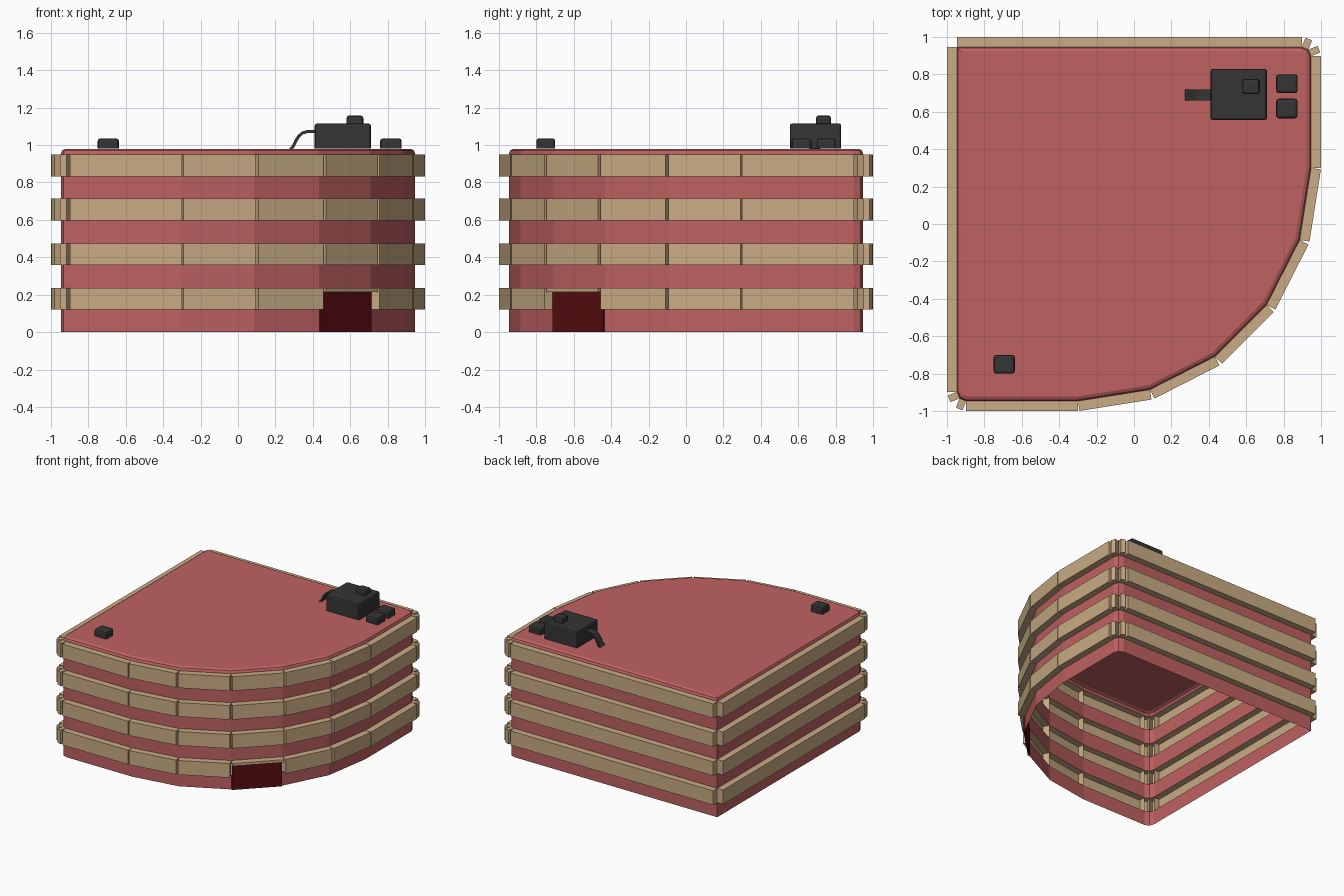
import bpy, bmesh, math
from mathutils import Vector

old = bpy.data.objects.get("Cube")
if old:
    bpy.data.objects.remove(old)


def material(name, rgb):
    m = bpy.data.materials.new(name)
    m.use_nodes = True
    m.diffuse_color = (*rgb, 1)
    bsdf = m.node_tree.nodes["Principled BSDF"]
    bsdf.inputs["Base Color"].default_value = (*rgb, 1)
    bsdf.inputs["Roughness"].default_value = 0.8
    return m


RED = material("brick red", (0.52, 0.12, 0.12))
TAN = material("sand tan", (0.58, 0.41, 0.23))
DARK = material("charcoal", (0.035, 0.035, 0.035))
DOOR = material("dark maroon", (0.10, 0.004, 0.005))


def finish(bm, name, mat):
    mesh = bpy.data.meshes.new(name)
    bm.to_mesh(mesh)
    bm.free()
    mesh.materials.append(mat)
    ob = bpy.data.objects.new(name, mesh)
    bpy.context.collection.objects.link(ob)
    return ob


def quad(bm, *pts):
    return bm.faces.new([bm.verts.new(p) for p in pts])


def at(p, z):
    return Vector((p.x, p.y, z))


# Footprint: square with one big faceted corner and two small rounded corners
H, R, SMALL, DEPTH = 0.947, 1.247, 0.05, 0.053
HEIGHT = 0.98


def arc(cx, cy, r, start, end, steps):
    out = []
    for i in range(steps + 1):
        a = math.radians(start + (end - start) * i / steps)
        out.append(Vector((cx + r * math.cos(a), cy + r * math.sin(a))))
    return out


c = H - SMALL
outline = arc(-c, -c, SMALL, 180, 270, 2)
outline += arc(H - R, R - H, R, -90, 0, 5)
outline += arc(c, c, SMALL, 0, 90, 2)
outline.append(Vector((-H, H)))
edges = [(p, outline[(i + 1) % len(outline)]) for i, p in enumerate(outline)]


def normal(a, b):
    d = (b - a).normalized()
    return Vector((d.y, -d.x))


def inset(dist):
    pts = []
    for i, p in enumerate(outline):
        n0, n1 = normal(*edges[i - 1]), normal(*edges[i])
        pts.append(p - (n0 + n1) * dist / (1 + n0.dot(n1)))
    return pts


# Index of the diagonal edge that holds the doorway
door_edge = max(range(len(edges)), key=lambda i: (edges[i][0] + edges[i][1]).dot(Vector((1, -1)))
                if (edges[i][1] - edges[i][0]).length > 0.2 else -9)
DOOR_TOP = 0.215
bands = [(0.12, 0.237), (0.36, 0.475), (0.597, 0.713), (0.833, 0.95)]
wall_top = 0.955

# Hollow shell: red strips between the bands, then a rounded roof edge and roof
bm = bmesh.new()
levels = [0] + [z for band in bands for z in band] + [wall_top]
for i, (a, b) in enumerate(edges):
    for lo, hi in zip(levels[::2], levels[1::2]):
        quad(bm, at(a, lo), at(b, lo), at(b, hi), at(a, hi))
rings = [(0, wall_top), (0.007, 0.971), (0.024, HEIGHT)]
for (d0, z0), (d1, z1) in zip(rings, rings[1:]):
    p0, p1 = inset(d0), inset(d1)
    for i in range(len(outline)):
        j = (i + 1) % len(outline)
        quad(bm, at(p0[i], z0), at(p0[j], z0), at(p1[j], z1), at(p1[i], z1))
bm.faces.new([bm.verts.new(at(p, HEIGHT)) for p in inset(0.024)])
bmesh.ops.remove_doubles(bm, verts=bm.verts, dist=0.0001)
finish(bm, "wall_shell_and_roof", RED)

# Bands: each wall segment pushed outward on its own, open towards the inside
for k, (lo0, hi) in enumerate(bands):
    bm = bmesh.new()
    for i, (a, b) in enumerate(edges):
        lo = DOOR_TOP if k == 0 and i == door_edge else lo0
        n = normal(a, b) * DEPTH
        A, B = a + n, b + n
        quad(bm, at(A, lo), at(B, lo), at(B, hi), at(A, hi))
        quad(bm, at(a, hi), at(A, hi), at(B, hi), at(b, hi))
        quad(bm, at(a, lo), at(b, lo), at(B, lo), at(A, lo))
        quad(bm, at(a, lo), at(A, lo), at(A, hi), at(a, hi))
        quad(bm, at(b, lo), at(b, hi), at(B, hi), at(B, lo))
    finish(bm, f"wall_band_{k + 1}", TAN)


def box(name, lo, hi, mat, bevel=0.0):
    bm = bmesh.new()
    bmesh.ops.create_cube(bm, size=1)
    for v in bm.verts:
        v.co = [l + (h - l) * (s + 0.5) for l, h, s in zip(lo, hi, v.co)]
    if bevel:
        side_top = [e for e in bm.edges if max(v.co.z for v in e.verts) > hi[2] - 0.001]
        bmesh.ops.bevel(bm, geom=side_top, offset=bevel, segments=2, profile=0.5, affect='EDGES')
    return finish(bm, name, mat)


# Door set into the diagonal wall segment
a, b = edges[door_edge]
half = (b - a).length / 2 - 0.005
door = box("door", (-half, -0.006, 0), (half, 0.012, DOOR_TOP), DOOR)
mid = (a + b) / 2
n = normal(a, b)
door.location = at(mid, 0)
door.rotation_euler.z = math.atan2(n.y, n.x) - math.pi / 2

# Rooftop equipment
base = HEIGHT + 0.001
box("roof_unit", (0.41, 0.555, base), (0.71, 0.83, 1.115), DARK, 0.012)
box("roof_unit_cap", (0.58, 0.695, 1.11), (0.67, 0.775, 1.157), DARK, 0.012)
box("roof_vent_back", (0.76, 0.70, base), (0.875, 0.80, 1.036), DARK, 0.014)
box("roof_vent_middle", (0.76, 0.565, base), (0.875, 0.67, 1.036), DARK, 0.014)
box("roof_vent_front", (-0.75, -0.80, base), (-0.637, -0.70, 1.036), DARK, 0.014)

# Flat duct bending from the unit down to the roof
path = [Vector(p) for p in ((0.42, 1.072), (0.37, 1.072), (0.345, 1.065), (0.325, 1.048),
                            (0.308, 1.02), (0.296, 0.995), (0.28, 0.975))]
bm = bmesh.new()
sections = []
for i, p in enumerate(path):
    d = (path[min(i + 1, len(path) - 1)] - path[max(i - 1, 0)]).normalized()
    s = Vector((-d.y, d.x)) * 0.008
    corners = ((p + s, 0.66), (p + s, 0.72), (p - s, 0.72), (p - s, 0.66))
    sections.append([bm.verts.new((q.x, y, q.y)) for q, y in corners])
for s, t in zip(sections, sections[1:]):
    for k in range(4):
        m = (k + 1) % 4
        bm.faces.new((s[k], s[m], t[m], t[k]))
bm.faces.new(sections[0])
bm.faces.new(sections[-1])
bmesh.ops.recalc_face_normals(bm, faces=bm.faces)
finish(bm, "roof_duct", DARK)
